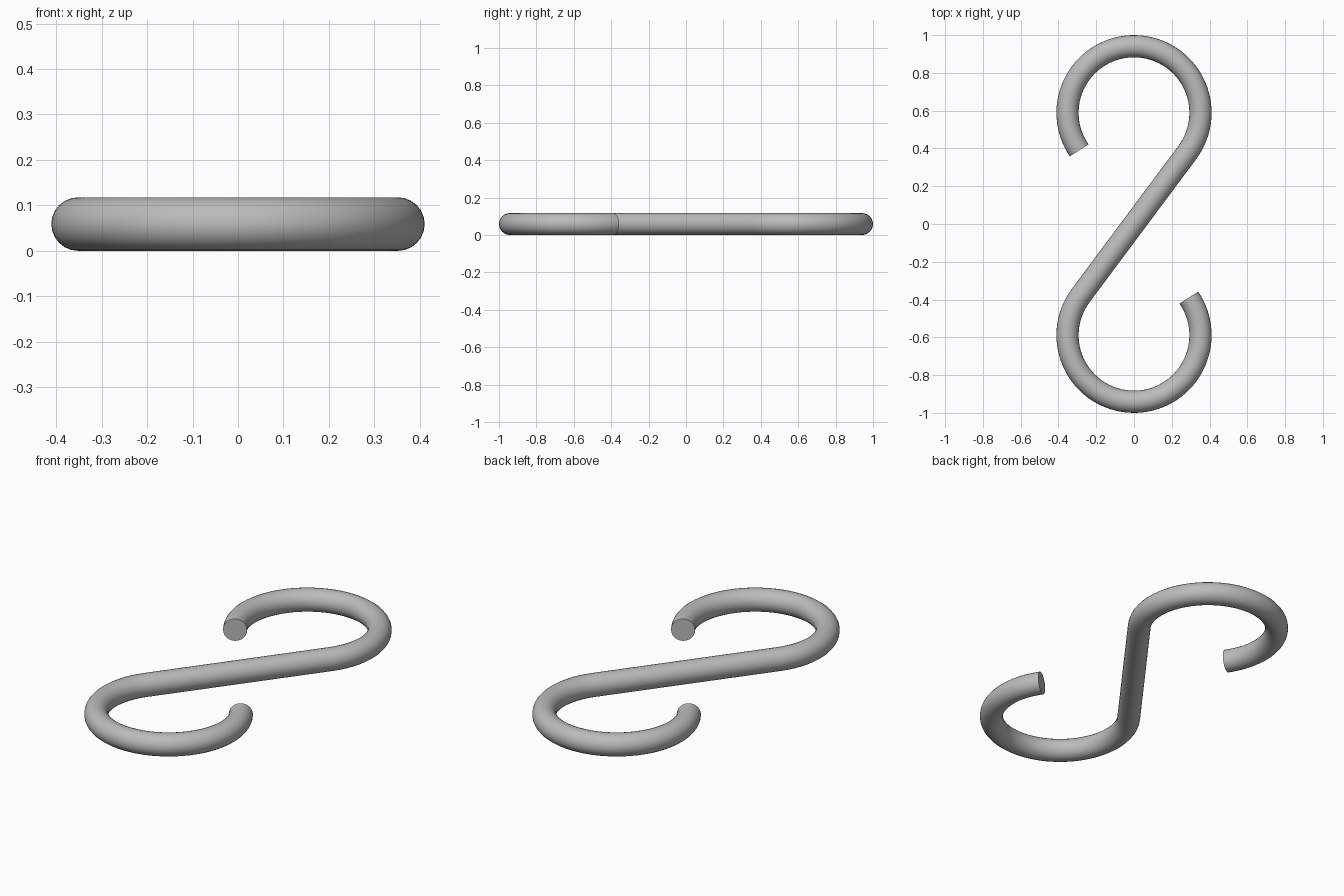
import bpy
from math import radians, degrees, asin, cos, sin

if "Cube" in bpy.data.objects:
    bpy.data.objects.remove(bpy.data.objects["Cube"], do_unlink=True)

WIRE = 0.0588          # wire radius
BEND = 0.352           # centreline radius of each loop
CENTRE = 0.589         # distance of each loop centre from the origin
STEPS = 64

# Material
steel = bpy.data.materials.new("grey steel")
steel.use_nodes = True
colour = (0.5, 0.5, 0.5, 1)
steel.diffuse_color = colour
steel.node_tree.nodes["Principled BSDF"].inputs["Base Color"].default_value = colour

# Centreline: open loop from its tip to where it meets the straight shank
tip = radians(214.5)
tangent = -asin(BEND / CENTRE)
loop = []
for i in range(STEPS + 1):
    a = tip + (tangent - tip) * i / STEPS
    loop.append((BEND * cos(a), CENTRE + BEND * sin(a)))

# The second loop is the first turned half a revolution
path = loop + [(-x, -y) for x, y in reversed(loop)]

# Round wire swept along the path
curve = bpy.data.curves.new("s_hook", "CURVE")
curve.dimensions = "3D"
curve.bevel_depth = WIRE
curve.bevel_resolution = 10
curve.use_fill_caps = True
spline = curve.splines.new("POLY")
spline.points.add(len(path) - 1)
for point, (x, y) in zip(spline.points, path):
    point.co = (x, y, WIRE, 1)
curve.materials.append(steel)

hook = bpy.data.objects.new("s_hook", curve)
bpy.context.collection.objects.link(hook)
bpy.ops.object.select_all(action="DESELECT")
hook.select_set(True)
bpy.context.view_layer.objects.active = hook
bpy.ops.object.convert(target="MESH")
hook = bpy.context.object

# Slightly eased rims on the cut ends
rim = hook.modifiers.new("eased_rim", "BEVEL")
rim.width = 0.005
rim.segments = 2
rim.limit_method = "ANGLE"
rim.angle_limit = radians(60)
bpy.ops.object.modifier_apply(modifier=rim.name)
bpy.ops.object.shade_smooth_by_angle(angle=radians(28))
